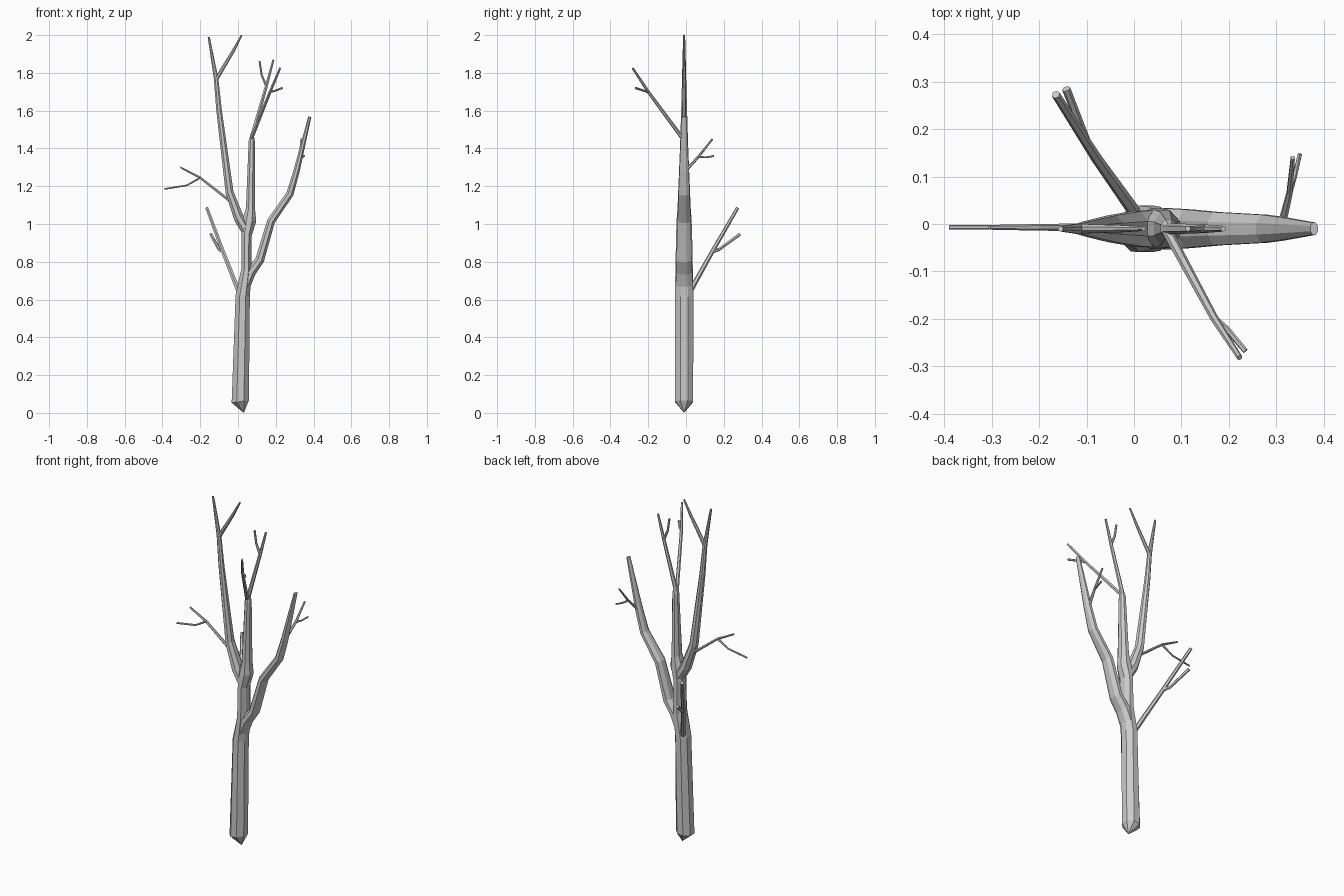
import bpy, bmesh, math
from mathutils import Vector

Y = -0.01  # depth of the plane the main limbs lie in


def limb(name, points, sides=8):
    """Faceted tube through (x, y, z, radius, depth radius) points."""
    pts = [Vector(p[:3]) for p in points]
    bm = bmesh.new()
    rings = []
    for i, p in enumerate(points):
        t = Vector((0, 0, 0))
        if i > 0:
            t += (pts[i] - pts[i - 1]).normalized()
        if i < len(pts) - 1:
            t += (pts[i + 1] - pts[i]).normalized()
        t.normalize()
        v = Vector((0, 1, 0))
        v = (v - t * v.dot(t)).normalized()
        u = v.cross(t)
        ru, rv = p[3], p[-1]
        ring = []
        for k in range(sides):
            a = 2 * math.pi * (k + 0.5) / sides
            ring.append(bm.verts.new(pts[i] + u * ru * math.cos(a) + v * rv * math.sin(a)))
        rings.append(ring)
    for a, b in zip(rings, rings[1:]):
        for k in range(sides):
            n = (k + 1) % sides
            bm.faces.new((a[k], a[n], b[n], b[k]))
    bm.faces.new(rings[0][::-1])
    bm.faces.new(rings[-1])
    bmesh.ops.recalc_face_normals(bm, faces=bm.faces)
    me = bpy.data.meshes.new(name)
    bm.to_mesh(me)
    bm.free()
    ob = bpy.data.objects.new(name, me)
    bpy.context.collection.objects.link(ob)
    return ob


def twig(name, base, fork, tip, side_path, r0, r1):
    """Forked twig: one stem to the tip, one side shoot from the fork."""
    rm = (r0 + r1) / 2
    limb(name + "_stem", [(*base, r0), (*fork, rm), (*tip, r1)], 6)
    shoot = [(*fork, rm * 0.9)] + [(*p, r1) for p in side_path]
    limb(name + "_shoot", shoot, 6)


# Trunk with its pointed foot and knuckles at the forks
limb("trunk", [
    (0.030, Y, 0.002, 0.002, 0.002), (0.012, Y, 0.06, 0.050, 0.052),
    (0.025, Y, 0.62, 0.041, 0.053), (0.045, Y, 0.76, 0.030, 0.050),
    (0.046, Y, 0.94, 0.029, 0.046), (0.060, Y, 1.02, 0.040, 0.043),
    (0.066, Y, 1.08, 0.026, 0.038), (0.073, Y, 1.44, 0.018, 0.022),
    (0.075, Y, 1.465, 0.010, 0.012)])

# Right main branch
limb("right_branch", [
    (0.025, Y, 0.64, 0.030, 0.048), (0.068, Y, 0.745, 0.029, 0.047),
    (0.115, Y, 0.81, 0.026, 0.044), (0.175, Y, 1.015, 0.023, 0.038),
    (0.275, Y, 1.16, 0.021, 0.032), (0.310, Y, 1.28, 0.018, 0.027),
    (0.380, Y, 1.568, 0.009, 0.014)])

# Left main branch and its top fork
limb("left_branch", [
    (0.048, Y, 0.96, 0.030, 0.043), (0.005, Y, 1.03, 0.029, 0.040),
    (-0.045, Y, 1.17, 0.023, 0.031), (-0.100, Y, 1.60, 0.016, 0.017),
    (-0.116, Y, 1.77, 0.013, 0.012), (-0.155, Y, 1.99, 0.006, 0.006)])
limb("left_branch_fork", [
    (-0.116, Y, 1.765, 0.012, 0.011), (-0.026, Y, 1.915, 0.009, 0.008),
    (0.020, Y, 2.0, 0.005, 0.005)])

# Twigs
twig("left_twig", (-0.04, -0.007, 1.12), (-0.20, -0.007, 1.245),
     (-0.305, -0.007, 1.30), [(-0.27, -0.007, 1.205), (-0.39, -0.007, 1.185)], 0.009, 0.005)
twig("back_twig", (0.005, 0.02, 0.64), (-0.08, 0.14, 0.855),
     (-0.165, 0.273, 1.085), [(-0.10, 0.175, 0.865), (-0.143, 0.285, 0.945)], 0.014, 0.009)
twig("front_twig", (0.07, -0.015, 1.45), (0.17, -0.20, 1.70),
     (0.223, -0.282, 1.825), [(0.195, -0.22, 1.705), (0.235, -0.268, 1.72)], 0.011, 0.006)
twig("top_twig", (0.07, Y, 1.45), (0.15, Y, 1.73),
     (0.188, Y, 1.87), [(0.125, Y, 1.79), (0.114, Y, 1.862)], 0.012, 0.006)
twig("right_twig", (0.312, 0.0, 1.285), (0.328, 0.065, 1.355),
     (0.335, 0.14, 1.45), [(0.34, 0.105, 1.353), (0.35, 0.148, 1.36)], 0.009, 0.005)
